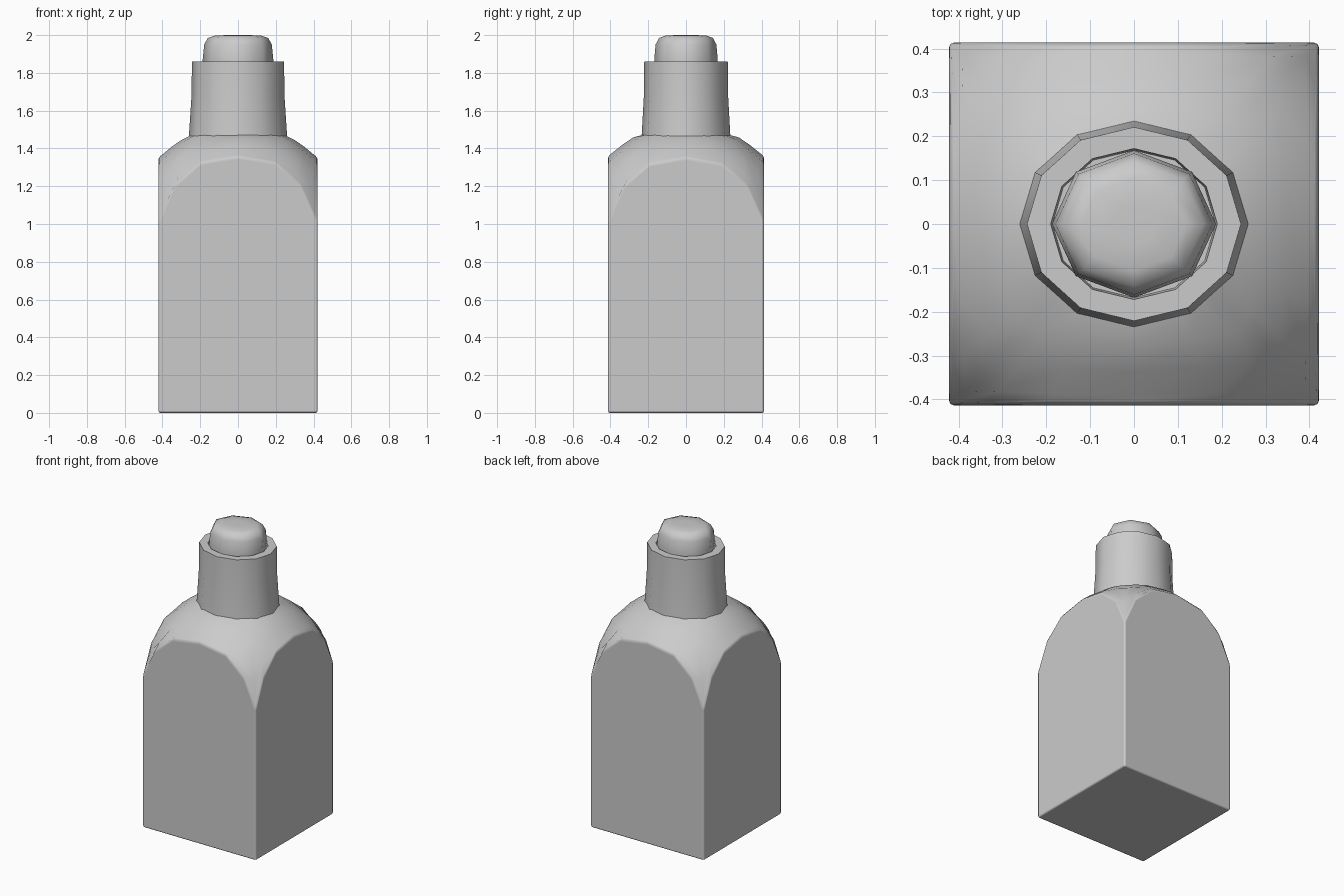
import bpy, bmesh
from math import cos, sin, tau, hypot, atan2, radians

if "Cube" in bpy.data.objects:
    bpy.data.objects.remove(bpy.data.objects["Cube"])

HX, HY = 0.422, 0.414  # half width and half depth of the body


def mesh_from_rings(name, rings, cap_first=False, cap_last=False):
    """Skin a list of equally long point rings with quads."""
    bm = bmesh.new()
    vs = [[bm.verts.new(p) for p in ring] for ring in rings]
    n = len(rings[0])
    for a, b in zip(vs, vs[1:]):
        for i in range(n):
            j = (i + 1) % n
            bm.faces.new((a[i], a[j], b[j], b[i]))
    if cap_first:
        bm.faces.new(vs[0][::-1])
    if cap_last:
        bm.faces.new(vs[-1])
    me = bpy.data.meshes.new(name)
    bm.to_mesh(me)
    bm.free()
    ob = bpy.data.objects.new(name, me)
    bpy.context.collection.objects.link(ob)
    return ob


def oval(sides, rx, ry, z):
    return [(rx * cos(tau * i / sides), ry * sin(tau * i / sides), z) for i in range(sides)]


def smooth(ob, angle):
    bpy.ops.object.select_all(action='DESELECT')
    ob.select_set(True)
    bpy.context.view_layer.objects.active = ob
    bpy.ops.object.shade_smooth_by_angle(angle=radians(angle))


# Shoulder height as a function of distance from the axis
PROFILE = [(0.0, 1.48), (0.26, 1.472), (0.35, 1.41), (0.41, 1.36), (0.46, 1.325),
           (0.535, 1.2), (0.56, 1.13), (0.6, 0.97)]


def dome_z(r):
    for (r0, z0), (r1, z1) in zip(PROFILE, PROFILE[1:]):
        if r <= r1:
            return z0 + (z1 - z0) * (r - r0) / (r1 - r0)
    return PROFILE[-1][1]


# Body: square outline, rising into a rounded shoulder that cuts arches into the sides
steps = (-1, -0.79, -0.47, 0, 0.47, 0.79)
square = []
for cx, cy in ((0, -1), (1, 0), (0, 1), (-1, 0)):
    square += [((cx - cy * s) * HX, (cy + cx * s) * HY) for s in steps]

rings = [[(x, y, 0.0) for x, y in square]]
for t in (1, 0.87, 0.6, 0.3, 0):
    ring = []
    for x, y in square:
        a = atan2(y / HY, x / HX)
        ix, iy = 0.245 * cos(a), 0.222 * sin(a)
        px, py = ix + (x - ix) * t, iy + (y - iy) * t
        ring.append((px, py, dome_z(hypot(px, py))))
    rings.append(ring)
body = mesh_from_rings("bottle_body", rings, cap_first=True)
for p in body.data.polygons:
    p.use_smooth = True
bev = body.modifiers.new("soft_edges", 'BEVEL')
bev.width = 0.012
bev.segments = 2
bev.limit_method = 'ANGLE'
bev.angle_limit = radians(35)
bev.harden_normals = True

# Neck: twelve-sided tapering collar with a socket for the cap
neck = mesh_from_rings("neck", [oval(12, rx, ry, z) for rx, ry, z in (
    (0.262, 0.236, 1.45), (0.259, 0.234, 1.48), (0.246, 0.223, 1.68), (0.244, 0.221, 1.86),
    (0.19, 0.172, 1.86), (0.186, 0.168, 1.8))], cap_last=True)
smooth(neck, 45)

# Cap: eight-sided rounded plug
cap = mesh_from_rings("cap", [oval(8, rx, ry, z) for rx, ry, z in (
    (0.187, 0.168, 1.8), (0.187, 0.168, 1.87), (0.179, 0.161, 1.95),
    (0.16, 0.143, 1.985), (0.12, 0.107, 1.998), (0.05, 0.045, 2.0))],
    cap_first=True, cap_last=True)
smooth(cap, 60)
